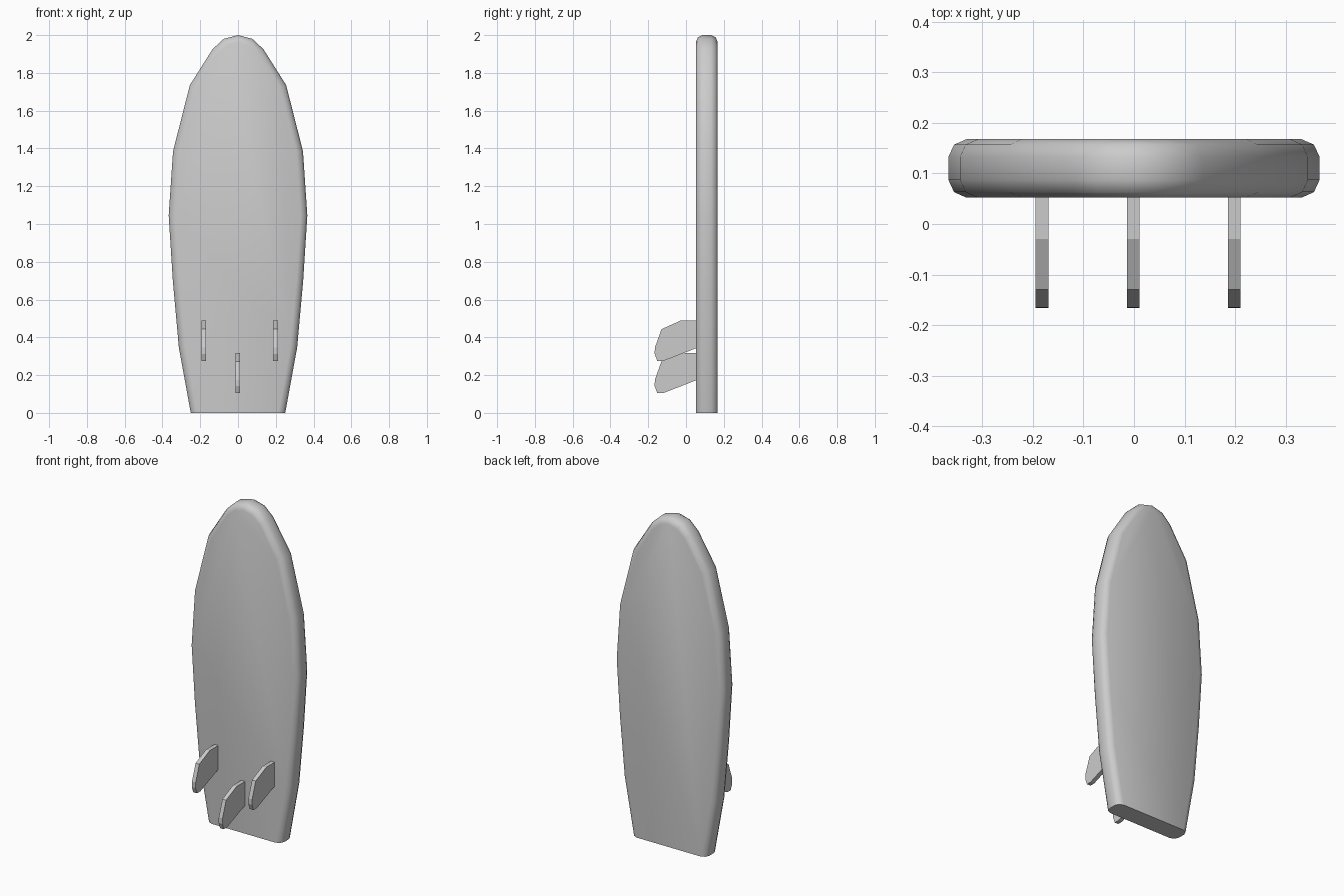
import bpy, bmesh
from mathutils import Vector

if "Cube" in bpy.data.objects:
    bpy.data.objects.remove(bpy.data.objects["Cube"])

# Board outline, tail to nose (x, z), mirrored for the other half
half = [(0.25, 0), (0.313, 0.345), (0.345, 0.7), (0.367, 1.045), (0.344, 1.385),
        (0.255, 1.735), (0.135, 1.925), (0.076, 1.98), (0, 2.0)]
outline = half + [(-x, z) for x, z in reversed(half[:-1])]

# Rounded rail: depth and inset from the outline
rail = [(0.052, 0.036), (0.063, 0.011), (0.087, 0), (0.133, 0), (0.157, 0.011), (0.168, 0.036)]


def inset_outline(d):
    pts = [Vector(p) for p in outline]
    result = []
    for i, p in enumerate(pts):
        if i in (0, len(pts) - 1):  # tail corners stay on the floor
            result.append((p.x - d * (1 if p.x > 0 else -1), 0))
            continue
        a, b = (p - pts[i - 1]).normalized(), (pts[i + 1] - p).normalized()
        n = Vector((-a.y - b.y, a.x + b.x)).normalized()
        q = p + n * d / n.dot(Vector((-a.y, a.x)))
        result.append((q.x, q.y))
    return result


def add_object(name, bm):
    bmesh.ops.recalc_face_normals(bm, faces=bm.faces[:])
    mesh = bpy.data.meshes.new(name)
    bm.to_mesh(mesh)
    bm.free()
    obj = bpy.data.objects.new(name, mesh)
    bpy.context.collection.objects.link(obj)
    return obj


def loft(name, rings):
    bm = bmesh.new()
    loops = [[bm.verts.new(co) for co in ring] for ring in rings]
    n = len(loops[0])
    for r0, r1 in zip(loops, loops[1:]):
        for i in range(n):
            j = (i + 1) % n
            bm.faces.new((r0[i], r0[j], r1[j], r1[i]))
    bm.faces.new(loops[0])
    bm.faces.new(loops[-1])
    return add_object(name, bm)


# Board with soft rails and a flat cut tail
board = loft("board", [[(x, y, z) for x, z in inset_outline(d)] for y, d in rail])
bpy.context.view_layer.objects.active = board
board.select_set(True)
bpy.ops.object.shade_smooth_by_angle(angle=0.9)

# Three flat swept fins (profile in y, z)
fin = [(0.06, 0.488), (-0.03, 0.488), (-0.13, 0.443), (-0.165, 0.345), (-0.166, 0.312),
       (-0.152, 0.275), (-0.12, 0.275), (0.06, 0.345)]
for name, x, drop in (("left_fin", -0.182, 0), ("right_fin", 0.198, 0), ("centre_fin", -0.0015, 0.17)):
    loft(name, [[(x + s * 0.0125, y, z - drop) for y, z in fin] for s in (-1, 1)])
